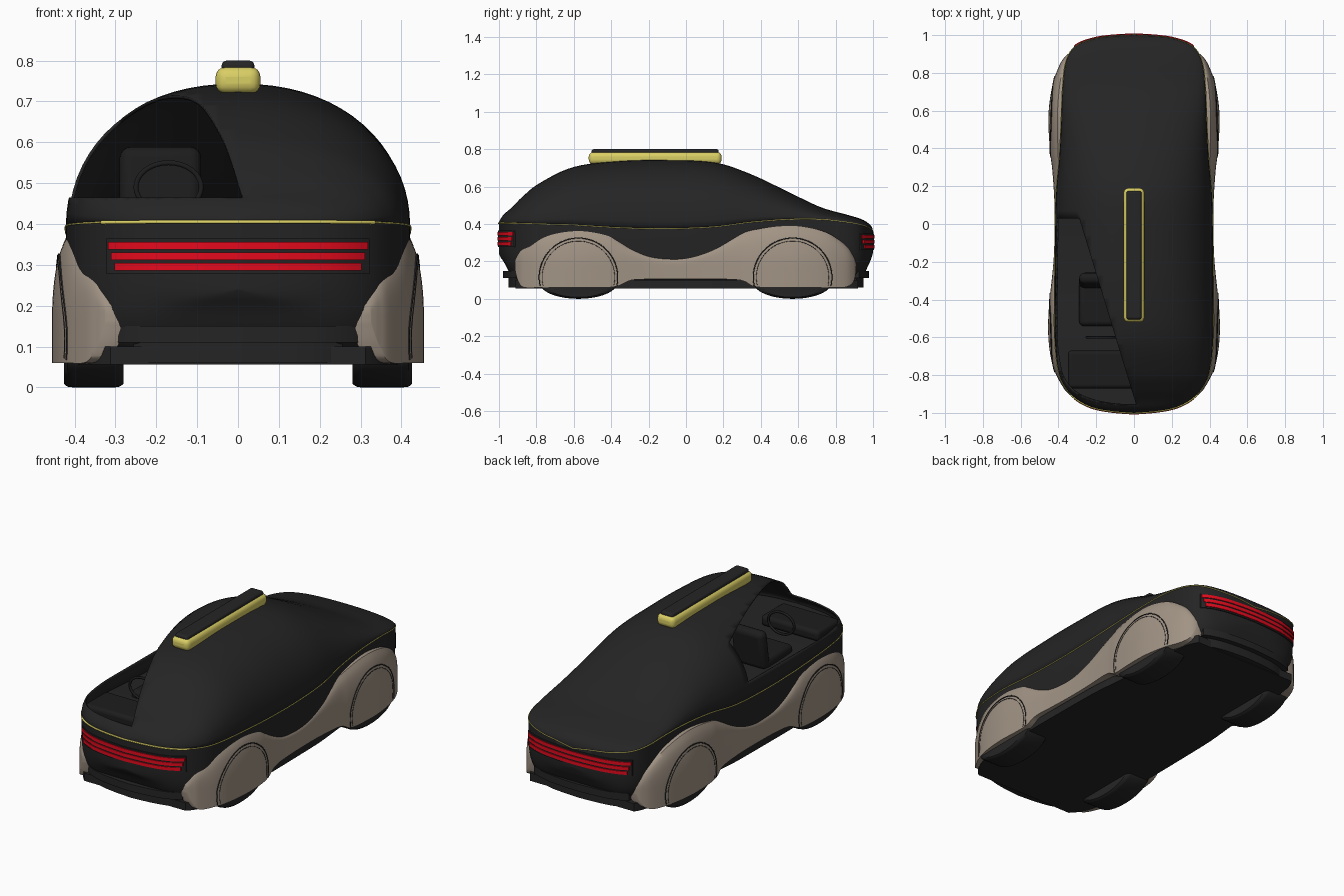
import bpy, bmesh, math
from mathutils import Vector

cube = bpy.data.objects.get("Cube")
if cube:
    bpy.data.objects.remove(cube)


def material(name, r, g, b):
    m = bpy.data.materials.new(name)
    m.use_nodes = True
    m.diffuse_color = (r, g, b, 1)
    bsdf = m.node_tree.nodes["Principled BSDF"]
    bsdf.inputs["Base Color"].default_value = (r, g, b, 1)
    bsdf.inputs["Roughness"].default_value = 0.6
    return m


BLACK = material("body black", .018, .018, .018)
DARK = material("interior black", .012, .012, .012)
BEIGE = material("warm beige", .36, .295, .235)
YELLOW = material("signal yellow", .7, .62, .13)
RED = material("light red", .78, .003, .012)


def finish(name, bm, mat, angle=40):
    bmesh.ops.remove_doubles(bm, verts=bm.verts, dist=.0004)
    bmesh.ops.recalc_face_normals(bm, faces=bm.faces)
    mesh = bpy.data.meshes.new(name)
    bm.to_mesh(mesh)
    bm.free()
    mesh.materials.append(mat)
    ob = bpy.data.objects.new(name, mesh)
    bpy.context.collection.objects.link(ob)
    bpy.ops.object.select_all(action='DESELECT')
    ob.select_set(True)
    bpy.context.view_layer.objects.active = ob
    bpy.ops.object.shade_smooth_by_angle(angle=math.radians(angle))
    return ob


def loft(rings, closed=True, caps=False):
    bm = bmesh.new()
    rows = [[bm.verts.new(p) for p in r] for r in rings]
    n = len(rows[0])
    for a, b in zip(rows, rows[1:]):
        for i in range(n if closed else n - 1):
            j = (i + 1) % n
            bm.faces.new((a[i], a[j], b[j], b[i]))
    if caps:
        bm.faces.new(rows[0])
        bm.faces.new(rows[-1])
    return bm


def spline(rows, steps=6):
    # smooth curve through every row of a station table
    out = []
    for i in range(len(rows) - 1):
        a, b, c, d = (rows[max(0, min(len(rows) - 1, i + k))] for k in (-1, 0, 1, 2))
        for s in range(steps):
            t = s / steps
            out.append([q + .5 * t * (r - p + t * (2*p - 5*q + 4*r - v + t * (3*(q - r) + v - p)))
                        for p, q, r, v in zip(a, b, c, d)])
    return out + [list(rows[-1])]


def lerp(x, pairs):
    for (a, p), (b, q) in zip(pairs, pairs[1:]):
        if x <= b:
            return p + (q - p) * max(0, x - a) / max(b - a, 1e-6)
    return pairs[-1][1]


def power(v, e):
    return math.copysign(abs(v) ** e, v)


def tube(name, points, radius, mat, cyclic=False):
    cu = bpy.data.curves.new(name, 'CURVE')
    cu.dimensions = '3D'
    cu.bevel_depth = radius
    cu.bevel_resolution = 1
    sp = cu.splines.new('POLY')
    sp.points.add(len(points) - 1)
    for sp_point, p in zip(sp.points, points):
        sp_point.co = (*p, 1)
    sp.use_cyclic_u = cyclic
    cu.materials.append(mat)
    ob = bpy.data.objects.new(name, cu)
    bpy.context.collection.objects.link(ob)


def box(name, center, size, mat, bevel=.01, tilt=0):
    bm = bmesh.new()
    bmesh.ops.create_cube(bm, size=1)
    bmesh.ops.scale(bm, vec=size, verts=bm.verts)
    ob = finish(name, bm, mat)
    ob.location = center
    ob.rotation_euler.x = tilt
    mod = ob.modifiers.new("bevel", 'BEVEL')
    mod.width, mod.segments = bevel, 4
    return ob


# Body stations: y, half width, roof, belt, underside
body = spline([
    (-1, 0, .41, .405, .24), (-.99, .12, .43, .405, .22), (-.97, .22, .455, .405, .19),
    (-.93, .3, .49, .404, .12), (-.87, .36, .55, .403, .07), (-.78, .4, .62, .4, .06),
    (-.6, .42, .705, .395, .06), (-.35, .42, .738, .38, .06), (-.1, .418, .743, .375, .06),
    (.15, .413, .73, .385, .06), (.35, .395, .665, .41, .06), (.55, .385, .57, .425, .06),
    (.72, .378, .49, .425, .06), (.86, .36, .45, .41, .07), (.94, .31, .425, .395, .12),
    (.98, .21, .4, .38, .19), (.995, .1, .38, .37, .23), (1, 0, .36, .355, .25)])


def section(st, up, n=36):
    y, w, top, belt, low = st
    e = 2 / 2.2 if up else 2 / 5
    h = top - belt if up else low - belt
    angles = [math.pi * i / n for i in range(n + 1)]
    return [(w * power(math.cos(a), e), y, belt + h * abs(math.sin(a)) ** e) for a in angles]


finish("lower_body", loft([section(s, False) for s in body]), BLACK)

# Cabin shell with the open window on one front side
bm = loft([section(s, True) for s in body], closed=False)
bmesh.ops.remove_doubles(bm, verts=bm.verts, dist=.0004)
planes = [(Vector((0, -.92, 0)), Vector((-.95, -.29, 0))),
          (Vector((0, .03, 0)), Vector((0, -1, 0))),
          (Vector((0, 0, .465)), Vector((0, 0, 1)))]
for co, no in planes:
    bmesh.ops.bisect_plane(bm, geom=bm.verts[:] + bm.edges[:] + bm.faces[:],
                           plane_co=co, plane_no=no, dist=.0001)
hole = [f for f in bm.faces if all((f.calc_center_median() - co).dot(no) > 0 for co, no in planes)]
bmesh.ops.delete(bm, geom=hole, context='FACES')
cabin = finish("cabin_shell", bm, BLACK)
shell = cabin.modifiers.new("thickness", 'SOLIDIFY')
shell.thickness = .008

# Belt line
side = [(s[1] + .001, s[0], s[3]) for s in body]
tube("belt_line", side + [(-x, y, z) for x, y, z in side[::-1]], .0025, YELLOW, True)
front = [p for p in side if p[1] < -.9]
tube("front_belt_strip", [(-x, y - .002, z) for x, y, z in front[::-1]]
     + [(x, y - .002, z) for x, y, z in front], .005, YELLOW)

# Floor pan
plan = [(s[1] * .97, s[0]) for s in body if abs(s[0]) < .92]
plan += [(-x, y) for x, y in plan[::-1]]
finish("floor_pan", loft([[(x, y, z) for x, y in plan] for z in (.056, .1)], caps=True), BLACK)


# Curved bars that follow the nose or the tail
def ribbon(name, end, z0, z1, half, out, mat, depth=.03):
    pairs = sorted((s[1], s[0]) for s in body if s[0] * end > .78)
    rings = []
    for i in range(33):
        x = half * (i / 16 - 1)
        y = lerp(abs(x), pairs)
        near, far = y + end * (out - depth), y + end * out
        k = 1 + out
        rings.append([(x * k, far, z0), (x * k, far, z1), (x * k, near, z1), (x * k, near, z0)])
    finish(name, loft(rings, caps=True), mat)


for label, end, base in (("front", -1, .286), ("rear", 1, .27)):
    for i in range(3):
        z = base + .026 * i
        ribbon(f"{label}_light_bar_{i + 1}", end, z, z + .018, .3 + .008 * i, .009, RED)
    ribbon(f"{label}_light_panel", end, base - .008, base + .078, .32, .005, BLACK)
    ribbon(f"{label}_lower_lip", end, .11, .15, .3, -.022, BLACK, .12)
    ribbon(f"{label}_lower_valance", end, .06, .11, .27, -.05, BLACK, .12)

# Side fairing stations: y, half width, top, bottom
fairing = spline([
    (-.915, .325, .2, .16), (-.9, .345, .235, .1), (-.87, .372, .275, .062),
    (-.78, .42, .335, .06), (-.68, .445, .365, .06), (-.56, .455, .375, .06),
    (-.43, .45, .35, .06), (-.36, .443, .31, .07), (-.29, .435, .268, .1),
    (-.18, .425, .228, .105), (-.02, .42, .222, .105), (.13, .422, .265, .105),
    (.29, .433, .345, .1), (.37, .443, .37, .065), (.5, .452, .39, .06),
    (.62, .45, .388, .06), (.75, .428, .355, .06), (.85, .39, .29, .062),
    (.895, .355, .23, .09), (.91, .33, .19, .15)])
widths = [(s[0], s[1]) for s in fairing]


def skin(y, z):
    return lerp(y, widths) - .03 * (max(0, z - .18) / .2) ** 2


for label, s in (("left", 1), ("right", -1)):
    rings = []
    for y, w, top, low in fairing:
        outer = []
        for i in range(17):
            t = i / 16
            z = low + (top - low) * t
            outer.append((s * (skin(y, z) - .014 * t ** 12), y, z))
        rings.append(outer + [(x - s * .05, y, z) for x, y, z in outer[::-1]])
    finish(f"{label}_fairing", loft(rings, caps=True), BEIGE, 50)

    for end, yc in (("front", -.575), ("rear", .57)):
        # Wheel cover seams
        for part, r in (("outer", .21), ("inner", .194)):
            arc = []
            for i in range(41):
                a = math.radians(-13 + 206 * i / 40)
                y, z = yc + r * math.cos(a), .115 + r * math.sin(a)
                arc.append((s * skin(y, z), y, z))
            tube(f"{label}_{end}_{part}_seam", arc, .003 if part == "outer" else .0015, BLACK)
        # Flattened tyre
        rings = []
        for x, k in ((.28, .9), (.29, .98), (.3, 1), (.405, 1), (.418, .98), (.426, .9)):
            turn = [math.tau * i / 48 for i in range(48)]
            rings.append([(s * x, yc + .207 * k * math.cos(a), .085 + .085 * k * math.sin(a))
                          for a in turn])
        finish(f"{label}_{end}_tyre", loft(rings, caps=True), BLACK)

# Roof sensor bar
box("roof_bar", (0, -.165, .752), (.11, .71, .066), YELLOW, .025)
box("roof_bar_top", (0, -.165, .785), (.08, .68, .03), BLACK, .012)

# Cabin interior
box("dashboard", (-.17, -.77, .43), (.36, .2, .06), DARK, .02)
for label, x in (("left", .19), ("right", -.19)):
    box(f"{label}_seat_back", (x, -.3, .48), (.2, .06, .22), DARK, .028, -.15)
    box(f"{label}_seat_cushion", (x, -.42, .4), (.2, .24, .06), DARK, .025)
ring = [(-.17 + .08 * math.cos(math.tau * i / 32), -.6, .49 + .06 * math.sin(math.tau * i / 32))
        for i in range(32)]
tube("steering_wheel", ring, .007, DARK, True)
